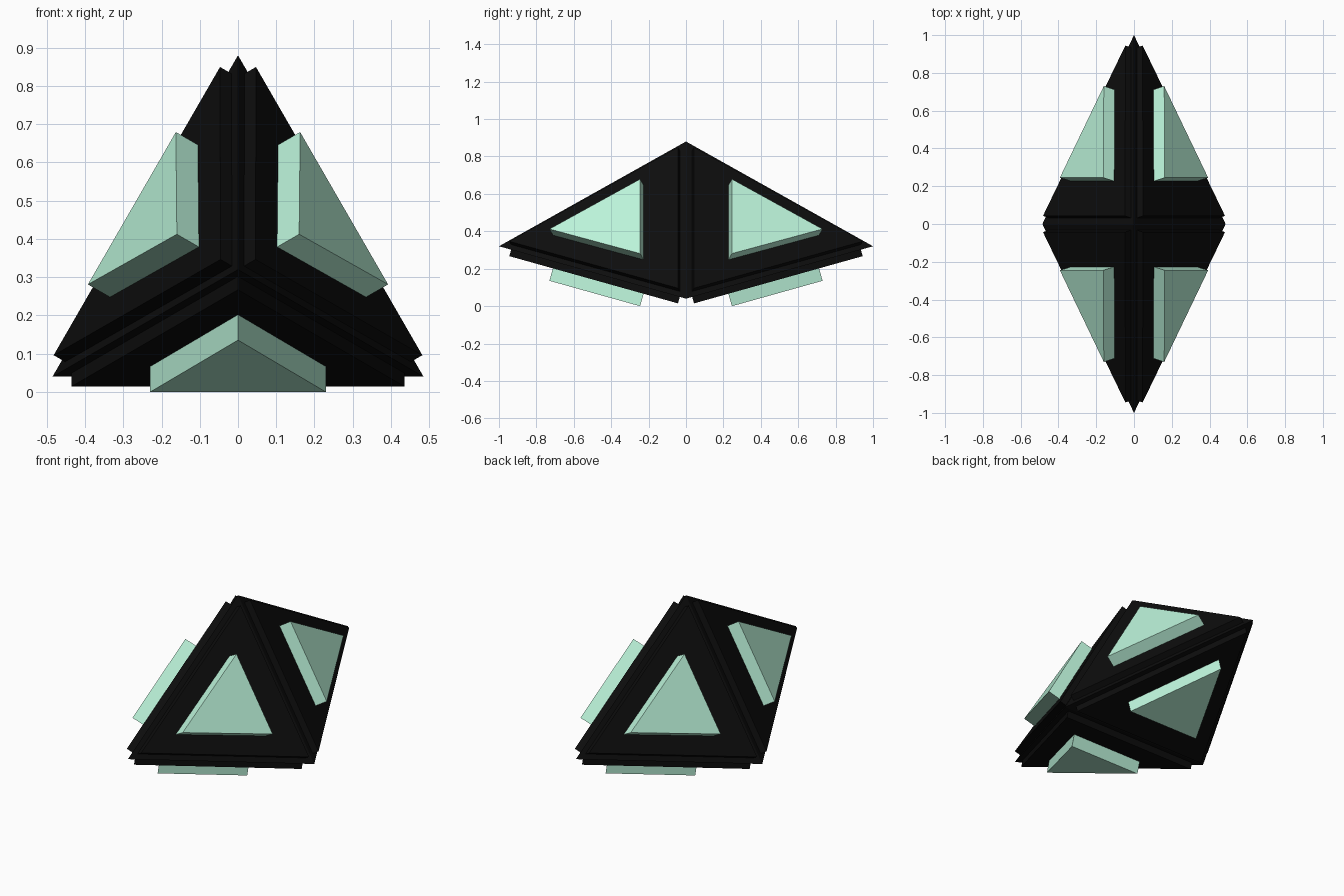
import bpy, bmesh
from math import pi
from mathutils import Vector, Matrix

if "Cube" in bpy.data.objects:
    bpy.data.objects.remove(bpy.data.objects["Cube"])

CZ, R = 0.32, 0.56            # axis height, equator radius
SLOPE = (R / 2)               # rise of a face per unit of depth
N = Vector((0, -SLOPE, -1)).normalized()


def material(name, col):
    m = bpy.data.materials.new(name)
    m.diffuse_color = (*col, 1)
    m.use_nodes = True
    m.node_tree.nodes["Principled BSDF"].inputs["Base Color"].default_value = m.diffuse_color
    return m


BLACK = material("black_plastic", (0.004, 0.004, 0.004))
GREEN = material("mint_panel", (0.5, 0.9, 0.7))


def make(name, verts, faces, mat):
    bm = bmesh.new()
    vs = [bm.verts.new(v) for v in verts]
    for f in faces:
        bm.faces.new([vs[i] for i in f])
    bmesh.ops.recalc_face_normals(bm, faces=bm.faces)
    me = bpy.data.meshes.new(name)
    bm.to_mesh(me)
    bm.free()
    me.materials.append(mat)
    ob = bpy.data.objects.new(name, me)
    bpy.context.collection.objects.link(ob)
    return ob


def face_prism(name, half_w, y_base, y_tip, depth, mat, turn, side):
    """Triangular prism standing on one face of the core."""
    pts = [Vector((x, y, -R / 2 - SLOPE * y))
           for x, y in ((-half_w, y_base), (half_w, y_base), (0, y_tip))]
    verts = [p - N * 0.012 for p in pts] + [p + N * depth for p in pts]
    xf = (Matrix.Translation((0, 0, CZ)) @ Matrix.Rotation(turn, 4, 'Y')
          @ Matrix.Diagonal((1, side, 1, 1)))
    make(name, [xf @ v for v in verts],
         [(0, 1, 2), (3, 4, 5), (0, 1, 4, 3), (1, 2, 5, 4), (2, 0, 3, 5)], mat)


# core: stretched triangular double pyramid
ring = [Matrix.Rotation(i * 2 * pi / 3, 3, 'Y') @ Vector((0, 0, R)) + Vector((0, 0, CZ))
        for i in range(3)]
make("core", ring + [Vector((0, -1, CZ)), Vector((0, 1, CZ))],
     [(i, (i + 1) % 3, t) for i in range(3) for t in (3, 4)], BLACK)

# raised plate and mint panel on each of the six faces
for side, end in ((1, "front"), (-1, "back")):
    for i in range(3):
        turn = i * 2 * pi / 3
        face_prism(f"plate_{end}_{i}", 0.435, -0.033, -0.935, 0.036, BLACK, turn, side)
        face_prism(f"panel_{end}_{i}", 0.23, -0.217, -0.702, 0.105, GREEN, turn, side)
